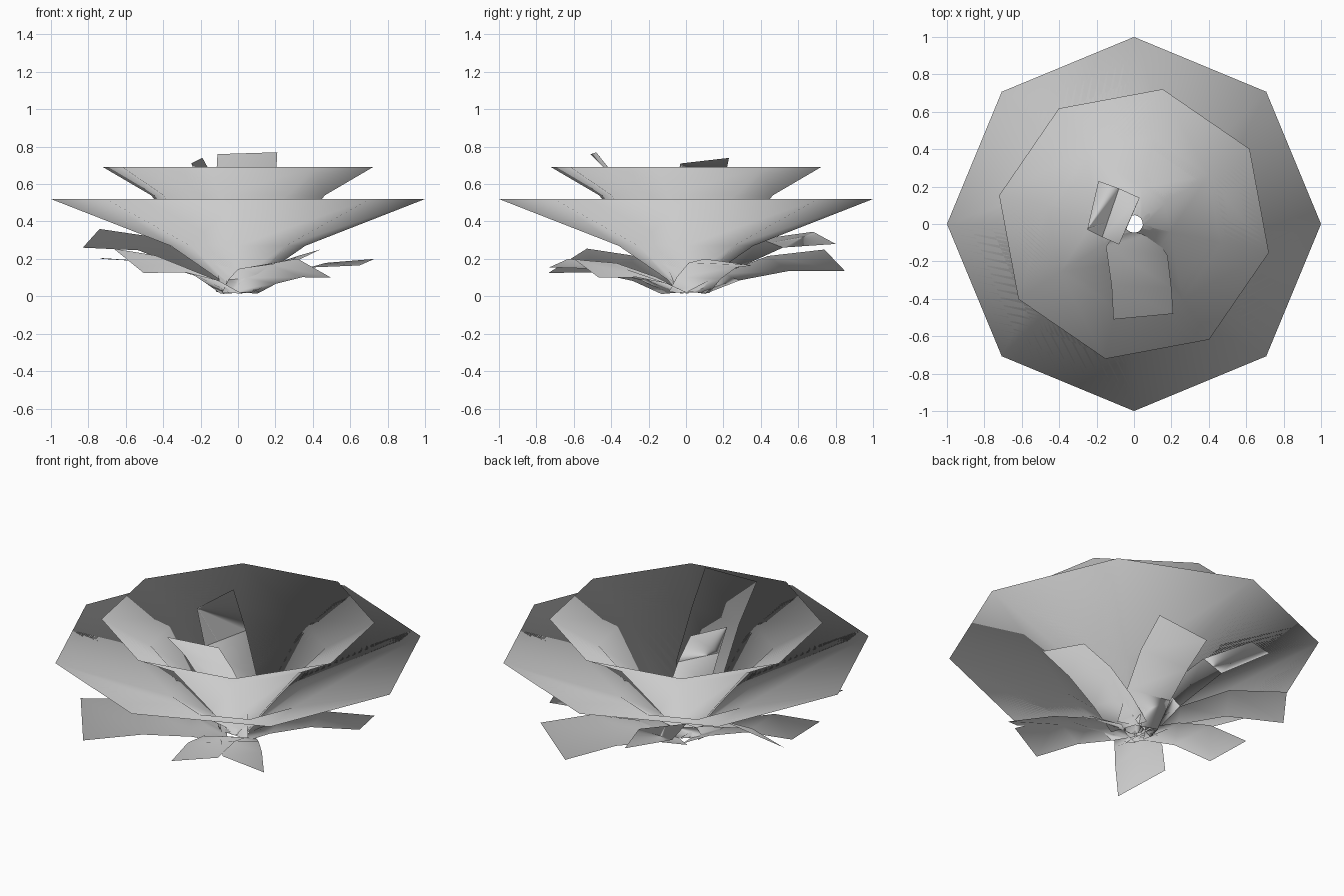
import bpy
from math import cos, sin, radians, tau
from mathutils import Vector

if "Cube" in bpy.data.objects:
    bpy.data.objects.remove(bpy.data.objects["Cube"])


def make(name, verts, faces):
    me = bpy.data.meshes.new(name)
    # thin foliage sheet: each face has a front and a back on the same points
    me.from_pydata([tuple(v) for v in verts], [], faces + [f[::-1] for f in faces])
    me.polygons.foreach_set("use_smooth", [True] * len(me.polygons))
    me.update()
    # foliage shading: normals radiate from the root of the plant
    me.normals_split_custom_set_from_vertices([tuple(Vector(v).normalized()) for v in verts])
    ob = bpy.data.objects.new(name, me)
    bpy.context.collection.objects.link(ob)
    return ob


def funnel(name, profile, turn, n=8):
    """Open eight-sided funnel from (radius, height) pairs."""
    verts = [(r * cos(turn + tau * i / n), r * sin(turn + tau * i / n), z)
             for r, z in profile for i in range(n)]
    faces = [(k * n + i, k * n + (i + 1) % n, (k + 1) * n + (i + 1) % n, (k + 1) * n + i)
             for k in range(len(profile) - 1) for i in range(n)]
    return make(name, verts, faces)


def strip(name, rows):
    """Ribbon of quads through rows of (left, right) points."""
    verts = [p for row in rows for p in row]
    faces = [(2 * i, 2 * i + 1, 2 * i + 3, 2 * i + 2) for i in range(len(rows) - 1)]
    return make(name, verts, faces)


# (distance share, height share, width share, tilt share) from root to tip
SHAPE = [(0.07, 0.0, 0.85, 0.12), (0.30, 0.48, 0.92, 0.3), (0.62, 0.9, 1.0, 0.7), (1, 1, 1, 1)]


def leaf(name, a, b):
    """Low arching leaf whose tip edge runs from a to b."""
    a, b = Vector(a), Vector(b)
    c, w = (a + b) / 2, (b - a) / 2
    flat = Vector((w.x, w.y, 0))
    rows = []
    for d, h, ws, tilt in SHAPE:
        mid = Vector((c.x * d, c.y * d, 0.02 + (c.z - 0.02) * h))
        side = flat * ws + Vector((0, 0, w.z * tilt))
        rows.append((mid - side, mid + side))
    return strip(name, rows)


# Two nested rosettes
funnel("outer_rosette", [(0.05, 0.03), (0.1, 0.09), (0.36, 0.27), (1.0, 0.52)], 0)
funnel("inner_rosette", [(0.05, 0.03), (0.2, 0.22), (0.475, 0.54), (0.737, 0.69)], radians(-12))

# Low leaves spread under the rosettes
tips = [((-0.665, -0.53, 0.255), (-0.505, -0.735, 0.125)),
        ((-0.74, 0.06, 0.205), (-0.725, -0.225, 0.2)),
        ((-0.74, 0.40, 0.36), (-0.83, 0.265, 0.26)),
        ((-0.157, 0.80, 0.28), (-0.385, 0.68, 0.345)),
        ((0.44, 0.74, 0.25), (0.20, 0.85, 0.135)),
        ((0.73, 0.10, 0.20), (0.65, 0.355, 0.165)),
        ((0.32, -0.60, 0.20), (0.497, -0.466, 0.10)),
        ((0.073, -0.73, 0.155), (0.31, -0.63, 0.20))]
for i, (a, b) in enumerate(tips):
    leaf(f"low_leaf_{i + 1}", a, b)

# Upright leaves inside the rosettes
strip("upright_leaf_front", [((-0.09, -0.04, 0.03), (0.10, -0.05, 0.03)),
                             ((-0.15, -0.12, 0.33), (0.18, -0.17, 0.35)),
                             ((-0.12, -0.33, 0.58), (0.20, -0.34, 0.59)),
                             ((-0.11, -0.51, 0.76), (0.21, -0.48, 0.77))])
strip("upright_leaf_side", [((-0.01, 0.07, 0.03), (-0.06, -0.07, 0.03)),
                            ((0.03, 0.14, 0.30), (-0.08, -0.11, 0.29)),
                            ((-0.08, 0.19, 0.54), (-0.17, -0.07, 0.52)),
                            ((-0.19, 0.23, 0.74), (-0.25, -0.03, 0.71))])
